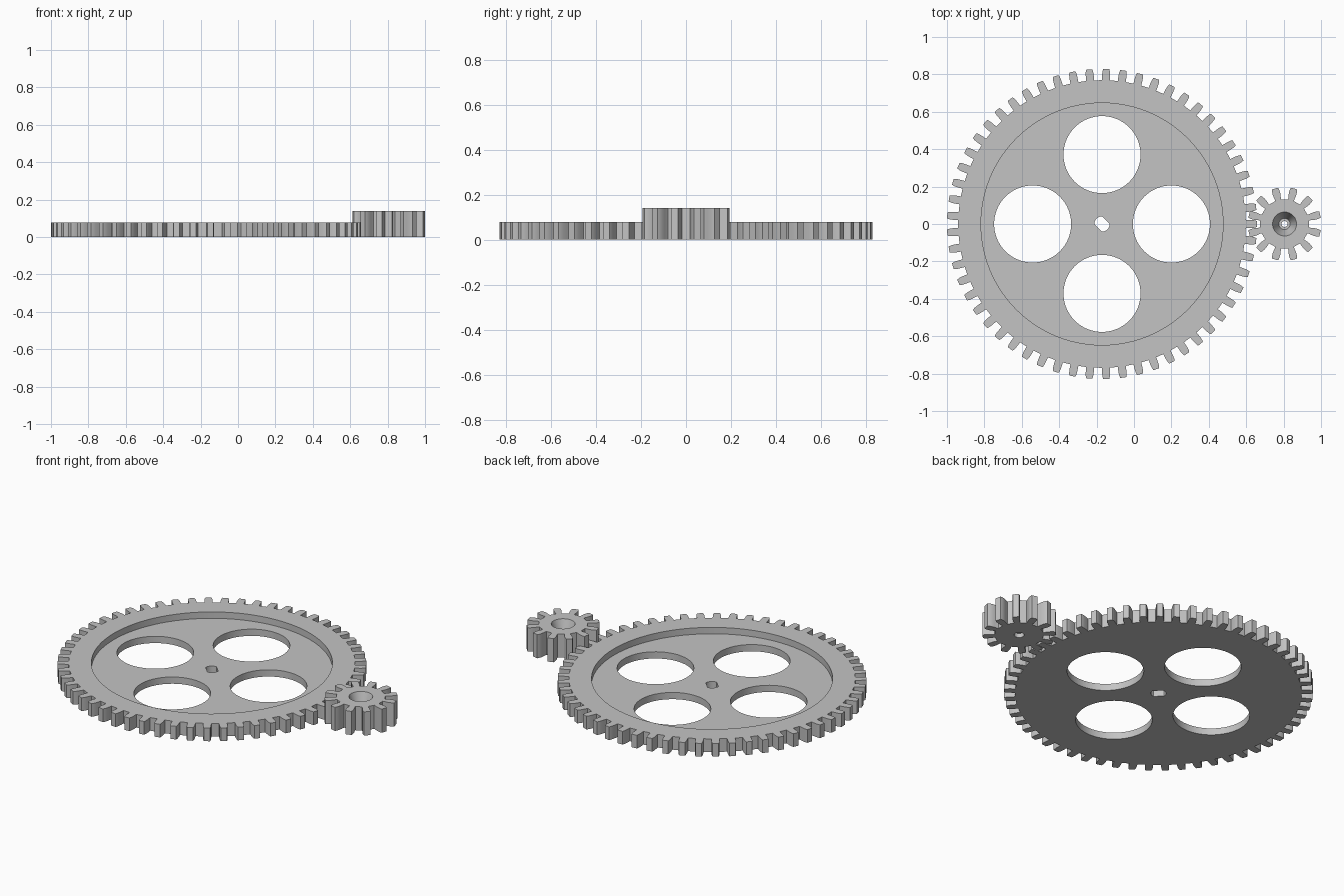
import bpy, bmesh
from math import pi, cos, sin

if "Cube" in bpy.data.objects:
    bpy.data.objects.remove(bpy.data.objects["Cube"], do_unlink=True)

steel = bpy.data.materials.new("plain grey")
steel.use_nodes = True
GREY = (0.55, 0.55, 0.55, 1)
steel.diffuse_color = GREY
steel.node_tree.nodes["Principled BSDF"].inputs["Base Color"].default_value = GREY


def polar(r, a):
    return (r * cos(a), r * sin(a))


def prism(name, outline, z0, z1, centre):
    """Extrude a flat outline between two heights."""
    bm = bmesh.new()
    face = bm.faces.new([bm.verts.new((x + centre[0], y + centre[1], z0)) for x, y in outline])
    top = bmesh.ops.extrude_face_region(bm, geom=[face])["geom"]
    bmesh.ops.translate(bm, vec=(0, 0, z1 - z0),
                        verts=[v for v in top if isinstance(v, bmesh.types.BMVert)])
    bmesh.ops.recalc_face_normals(bm, faces=bm.faces)
    return finish(name, bm)


def cone(name, r0, r1, z0, z1, centre, sides=48):
    """Round cutter, straight or tapered."""
    bm = bmesh.new()
    bmesh.ops.create_cone(bm, cap_ends=True, segments=sides,
                          radius1=r0, radius2=r1, depth=z1 - z0)
    bmesh.ops.translate(bm, verts=bm.verts, vec=(centre[0], centre[1], (z0 + z1) / 2))
    return finish(name, bm)


def finish(name, bm):
    mesh = bpy.data.meshes.new(name)
    bm.to_mesh(mesh)
    bm.free()
    mesh.materials.append(steel)
    obj = bpy.data.objects.new(name, mesh)
    bpy.context.collection.objects.link(obj)
    return obj


def gear_outline(teeth, flank, start):
    """Repeat a mirrored tooth flank, given as (radius, half angle) from root to tip."""
    side = [(r, -a) for r, a in flank]
    tooth = side + [(r, -a) for r, a in reversed(side)]
    pitch = 2 * pi / teeth
    return [polar(r, start + i * pitch + a) for i in range(teeth) for r, a in tooth]


def carve(obj, cutters):
    """Subtract every cutter, then keep only the carved part."""
    for cutter in cutters:
        cutter.hide_render = True
        mod = obj.modifiers.new("cut", "BOOLEAN")
        mod.operation = "DIFFERENCE"
        mod.solver = "EXACT"
        mod.object = cutter
        bpy.context.view_layer.objects.active = obj
        bpy.ops.object.modifier_apply(modifier=mod.name)
        bpy.data.objects.remove(cutter, do_unlink=True)
    bpy.ops.object.select_all(action="DESELECT")
    obj.select_set(True)
    bpy.context.view_layer.objects.active = obj
    bpy.ops.object.shade_smooth_by_angle(angle=0.5)


# Large wheel: toothed disc, shallow recess, four round windows, flat-sided bore
C = (-0.171, 0)
wheel_flank = [(0.769, 0.028), (0.785, 0.0275), (0.802, 0.0265), (0.817, 0.024), (0.829, 0.0195)]
wheel = prism("large_gear", gear_outline(57, wheel_flank, 0), 0, 0.078, C)
cuts = [cone("recess_cutter", 0.647, 0.647, 0.04, 0.2, C, 96)]
for i in range(4):
    x, y = polar(0.371, i * pi / 2)
    cuts.append(cone("window_cutter", 0.206, 0.206, -0.1, 0.2, (C[0] + x, C[1] + y), 64))
arc = [polar(0.041, -pi / 4 + (k - 4) * 0.2) for k in range(9)]
cuts.append(prism("bore_cutter", arc + [(-x, -y) for x, y in arc], -0.1, 0.2, C))
carve(wheel, cuts)

# Small pinion: taller toothed body with a tapered socket and stepped bore
P = (0.805, 0)
pinion_flank = [(0.132, 0.125), (0.14, 0.118), (0.155, 0.125), (0.17, 0.122), (0.185, 0.108), (0.197, 0.085)]
pinion = prism("pinion_gear", gear_outline(12, pinion_flank, pi / 12), 0, 0.14, P)
carve(pinion, [
    cone("socket_cutter", 0.03, 0.0644, 0.04, 0.141, P),
    cone("bore_cutter", 0.016, 0.016, -0.1, 0.1, P, 24),
    cone("underside_cutter", 0.027, 0.027, -0.1, 0.025, P, 24),
])
